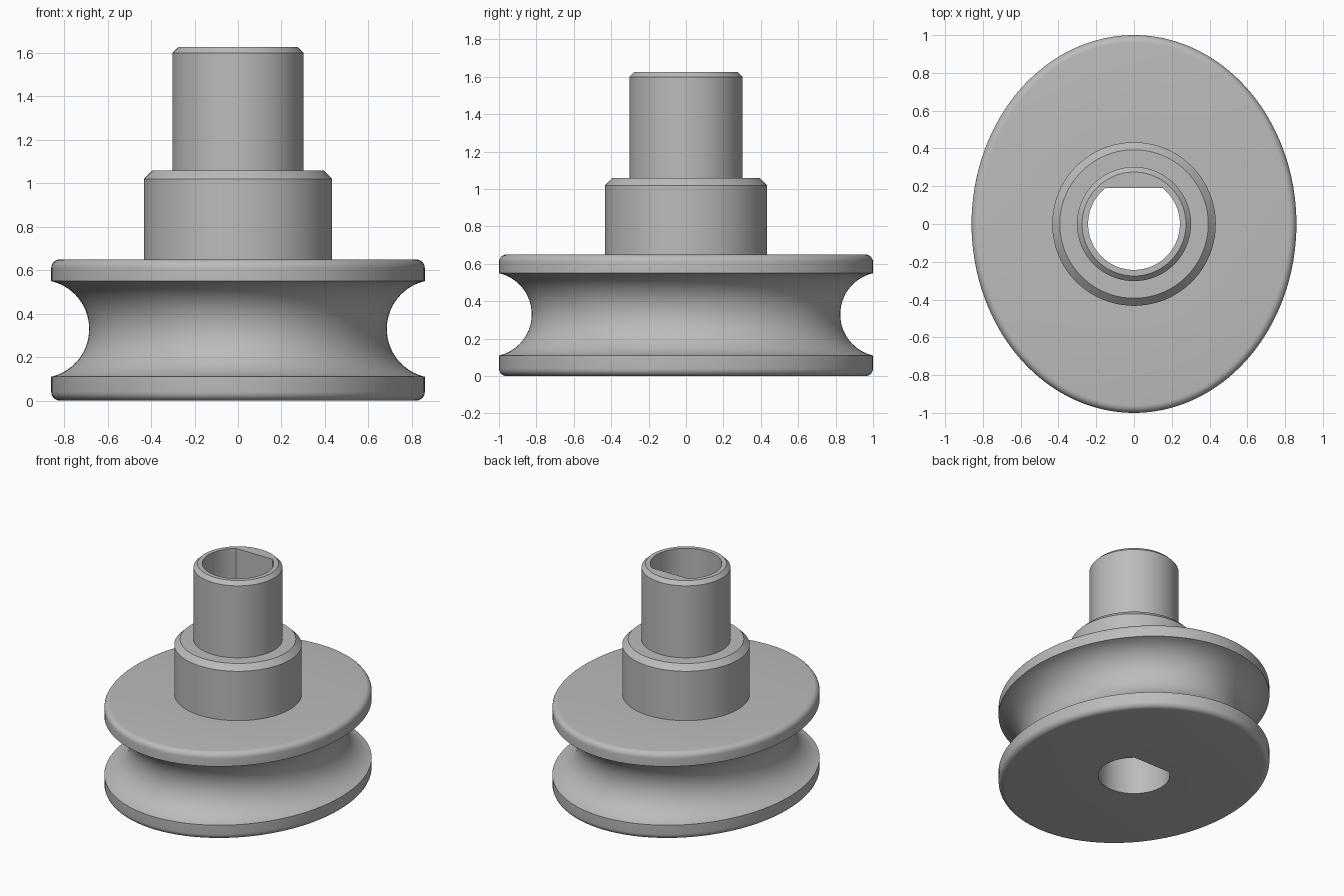
import bpy
import bmesh
from math import sin, cos, pi, asin, hypot

cube = bpy.data.objects.get("Cube")
if cube:
    bpy.data.objects.remove(cube)

SIDES = 126
ANGLES = [2 * pi * j / SIDES for j in range(SIDES)]

grey = bpy.data.materials.new("plain_grey")
grey.use_nodes = True
grey.diffuse_color = (0.5, 0.5, 0.5, 1)
grey.node_tree.nodes["Principled BSDF"].inputs["Base Color"].default_value = (0.5, 0.5, 0.5, 1)


def circle(r, z):
    return [(r * cos(a), r * sin(a), z) for a in ANGLES]


def bore(z, r=0.243, flat=0.19):
    """D-shaped shaft hole with its flat on the +y side."""
    return [(x, min(y, flat), z) for x, y, z in circle(r, z)]


def rim(inset, z, rx=0.86, ry=1.0):
    """Ellipse moved inward by a constant distance along its normal."""
    ring = []
    for a in ANGLES:
        nx, ny = cos(a) / rx, sin(a) / ry
        k = inset / hypot(nx, ny)
        ring.append((rx * cos(a) - nx * k, ry * sin(a) - ny * k, z))
    return ring


def loft(name, rings):
    bm = bmesh.new()
    loops = [[bm.verts.new(p) for p in ring] for ring in rings]
    for a, b in zip(loops, loops[1:]):
        for j in range(SIDES):
            k = (j + 1) % SIDES
            bm.faces.new((a[j], a[k], b[k], b[j]))
    mesh = bpy.data.meshes.new(name)
    bm.to_mesh(mesh)
    bm.free()
    mesh.materials.append(grey)
    obj = bpy.data.objects.new(name, mesh)
    bpy.context.collection.objects.link(obj)
    bpy.ops.object.select_all(action='DESELECT')
    obj.select_set(True)
    bpy.context.view_layer.objects.active = obj
    bpy.ops.object.shade_smooth_by_angle(angle=pi / 6)
    return obj


# Oval grooved wheel: rounded outer edges and a circular-arc groove
HEIGHT, FILLET = 0.65, 0.04
MID, HALF, DEPTH = 0.33, 0.22, 0.175
R = (HALF ** 2 + DEPTH ** 2) / (2 * DEPTH)
SPAN = asin(HALF / R)
quarter = [i * pi / 12 for i in range(7)]
edge = [(FILLET * (1 - sin(t)), FILLET * (1 - cos(t))) for t in quarter]
groove = [-SPAN + 2 * SPAN * i / 28 for i in range(29)]

wheel = [bore(0)]
wheel += [rim(d, z) for d, z in edge]
wheel += [rim(DEPTH - R + R * cos(t), MID + R * sin(t)) for t in groove]
wheel += [rim(d, HEIGHT - z) for d, z in reversed(edge)]
wheel += [circle(0.433, HEIGHT)]
loft("grooved_wheel", wheel)

# Chamfered hub collar
loft("hub_collar", [circle(0.433, HEIGHT), circle(0.433, 1.02),
                    circle(0.393, 1.06), circle(0.302, 1.06)])

# Chamfered tube with the bore running down through the wheel
loft("hub_tube", [circle(0.302, 1.06), circle(0.302, 1.6),
                  circle(0.275, 1.627), bore(1.627), bore(0)])
